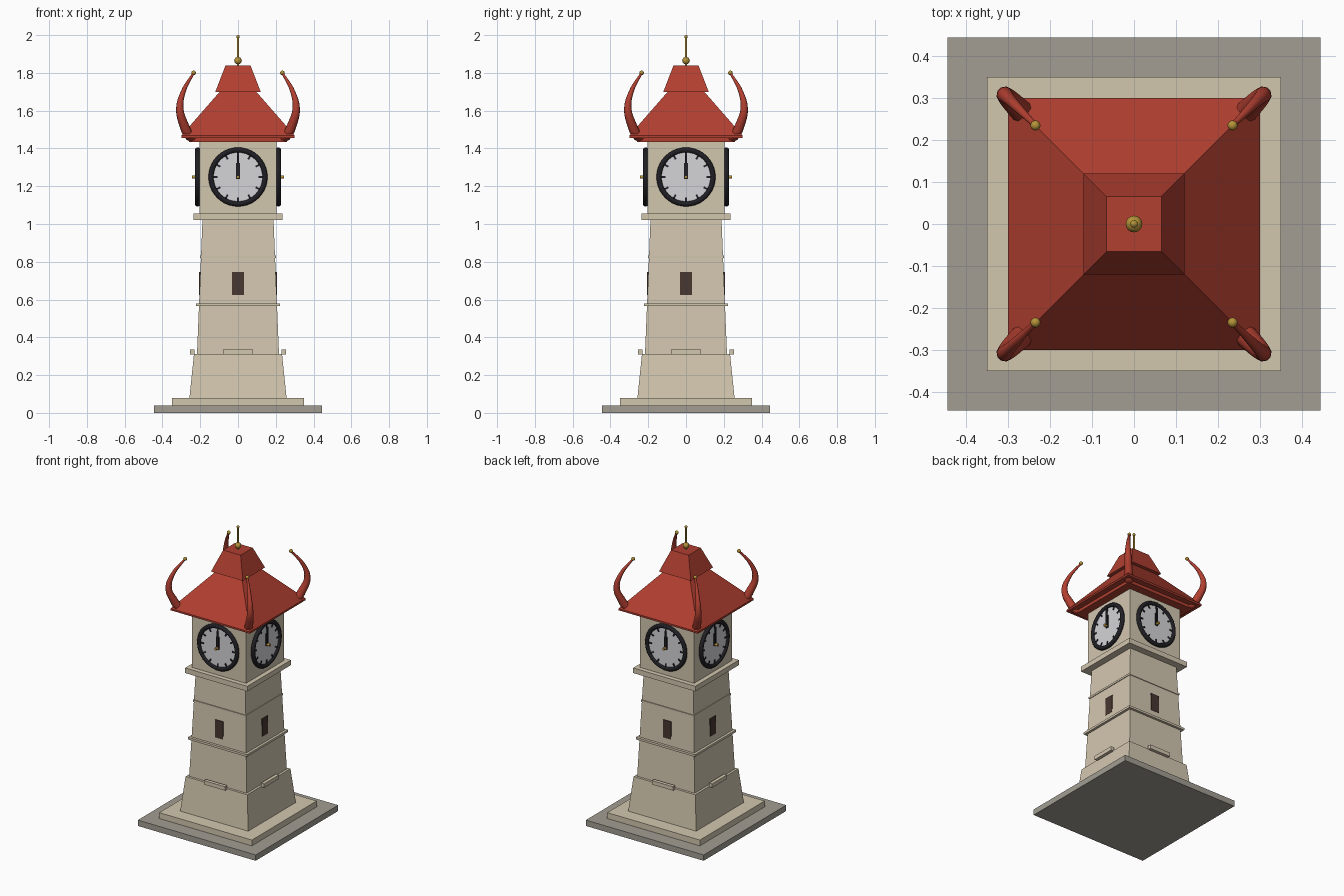
import bpy, bmesh, math
from mathutils import Matrix, Vector

cube = bpy.data.objects.get("Cube")
if cube:
    bpy.data.objects.remove(cube, do_unlink=True)


def material(name, r, g, b):
    m = bpy.data.materials.new(name)
    m.use_nodes = True
    m.diffuse_color = (r, g, b, 1)
    m.node_tree.nodes["Principled BSDF"].inputs["Base Color"].default_value = (r, g, b, 1)
    return m


STONE = material("cream stone", 0.65, 0.57, 0.43)
PAVING = material("grey paving", 0.36, 0.34, 0.29)
RED = material("red roof", 0.44, 0.05, 0.03)
GOLD = material("gold", 0.46, 0.29, 0.04)
BLACK = material("black iron", 0.014, 0.014, 0.018)
WHITE = material("white dial", 0.66, 0.66, 0.69)
BROWN = material("dark window", 0.065, 0.038, 0.03)


def finish(name, bm, mat, matrix=Matrix(), smooth=False):
    bmesh.ops.transform(bm, matrix=matrix, verts=bm.verts)
    mesh = bpy.data.meshes.new(name)
    bm.to_mesh(mesh)
    bm.free()
    mesh.materials.append(mat)
    obj = bpy.data.objects.new(name, mesh)
    bpy.context.collection.objects.link(obj)
    for p in mesh.polygons:
        p.use_smooth = smooth
    return obj


def tier(name, z0, z1, half0, half1, mat):
    """Square block whose sides may slope."""
    bm = bmesh.new()
    bmesh.ops.create_cone(bm, cap_ends=True, segments=4, radius1=half0 * math.sqrt(2),
                          radius2=half1 * math.sqrt(2), depth=z1 - z0)
    place = Matrix.Translation((0, 0, (z0 + z1) / 2)) @ Matrix.Rotation(math.pi / 4, 4, 'Z')
    return finish(name, bm, mat, place)


def box(name, low, high, mat, matrix=Matrix()):
    bm = bmesh.new()
    bmesh.ops.create_cube(bm, size=1)
    low, high = Vector(low), Vector(high)
    place = Matrix.Translation((low + high) / 2) @ Matrix.Diagonal((*(high - low), 1))
    return finish(name, bm, mat, matrix @ place)


def rod(name, radius, depth, mat, matrix, segments=32):
    bm = bmesh.new()
    bmesh.ops.create_cone(bm, cap_ends=True, segments=segments, radius1=radius,
                          radius2=radius, depth=depth)
    return finish(name, bm, mat, matrix)


def ball(name, radius, centre, mat):
    bm = bmesh.new()
    bmesh.ops.create_uvsphere(bm, u_segments=16, v_segments=10, radius=radius)
    return finish(name, bm, mat, Matrix.Translation(centre), True)


def ring(name, major, minor, mat, matrix):
    """Torus made by spinning a small circle."""
    bm = bmesh.new()
    lift = Matrix.Translation((major, 0, 0)) @ Matrix.Rotation(math.pi / 2, 4, 'X')
    made = bmesh.ops.create_circle(bm, segments=10, radius=minor, matrix=lift)
    bmesh.ops.spin(bm, geom=made["verts"] + bm.edges[:], cent=(0, 0, 0), axis=(0, 0, 1),
                   angle=math.tau, steps=40)
    bmesh.ops.remove_doubles(bm, verts=bm.verts, dist=0.0005)
    bmesh.ops.recalc_face_normals(bm, faces=bm.faces)
    return finish(name, bm, mat, matrix, True)


# Base, shaft and cornice
tier("paving_slab", 0, 0.04, 0.445, 0.445, PAVING)
tier("base_step", 0.04, 0.08, 0.35, 0.35, STONE)
tier("plinth", 0.08, 0.313, 0.257, 0.233, STONE)
tier("shaft", 0.313, 1.02, 0.217, 0.188, STONE)
tier("lower_band", 0.565, 0.58, 0.223, 0.223, STONE)
tier("upper_band", 0.82, 0.833, 0.201, 0.201, STONE)
tier("cornice", 1.02, 1.055, 0.235, 0.235, STONE)
tier("clock_stage", 1.055, 1.437, 0.204, 0.204, STONE)

# Roof
tier("soffit", 1.435, 1.458, 0.26, 0.26, RED)
tier("eave", 1.456, 1.468, 0.30, 0.30, RED)
tier("lower_roof", 1.468, 1.702, 0.30, 0.095, RED)
tier("roof_cap", 1.70, 1.84, 0.12, 0.066, RED)

# Finial
ball("finial_ball", 0.02, (0, 0, 1.865), GOLD)
rod("finial_rod", 0.005, 0.15, GOLD, Matrix.Translation((0, 0, 1.915)), 12)
ball("finial_tip", 0.009, (0, 0, 1.991), GOLD)

# Clock, window and ledge on each side
for side in range(4):
    turn = Matrix.Rotation(side * math.pi / 2, 4, 'Z')
    box("plinth_ledge", (-0.08, -0.254, 0.308), (0.08, -0.231, 0.335), STONE, turn)
    box("window", (-0.031, -0.206, 0.625), (0.031, -0.198, 0.745), BROWN, turn)

    hub = turn @ Matrix.Translation((0, 0, 1.249))
    facing = Matrix.Rotation(math.pi / 2, 4, 'X')
    rod("clock_dial", 0.142, 0.014, WHITE, hub @ Matrix.Translation((0, -0.208, 0)) @ facing, 40)
    ring("clock_rim", 0.143, 0.014, BLACK, hub @ Matrix.Translation((0, -0.214, 0)) @ facing)
    for hour in range(12):
        spin = hub @ Matrix.Rotation(hour * math.tau / 12, 4, 'Y')
        box("hour_mark", (-0.005, -0.219, 0.108), (0.005, -0.214, 0.132), BLACK, spin)
    box("hour_hand", (-0.010, -0.222, -0.01), (0.010, -0.216, 0.075), BLACK, hub)
    box("minute_hand", (-0.006, -0.226, -0.01), (0.006, -0.221, 0.115), BLACK, hub)
    rod("clock_pin", 0.009, 0.031, GOLD, hub @ Matrix.Translation((0, -0.2275, 0)) @ facing, 12)

# Curved horns at the roof corners: (distance out, height, thickness)
HORN = [(0.205, 1.458, 0.022), (0.255, 1.468, 0.028), (0.288, 1.53, 0.025),
        (0.308, 1.61, 0.020), (0.29, 1.70, 0.013), (0.235, 1.80, 0.006)]
for sx in (-1, 1):
    for sy in (-1, 1):
        curve = bpy.data.curves.new("roof_horn", 'CURVE')
        curve.dimensions = '3D'
        curve.bevel_depth = 1
        curve.bevel_resolution = 3
        curve.resolution_u = 6
        curve.use_fill_caps = True
        curve.materials.append(RED)
        spline = curve.splines.new('BEZIER')
        spline.bezier_points.add(len(HORN) - 1)
        spline.use_smooth = True
        for point, (out, z, thick) in zip(spline.bezier_points, HORN):
            point.co = (sx * out, sy * out, z)
            point.radius = thick
            point.handle_left_type = point.handle_right_type = 'AUTO'
        horn = bpy.data.objects.new("roof_horn", curve)
        bpy.context.collection.objects.link(horn)
        out, z, thick = HORN[0]
        ball("horn_root", thick, (sx * out, sy * out, z), RED)
        ball("horn_tip", 0.012, (sx * HORN[-1][0], sy * HORN[-1][0], 1.80), GOLD)
